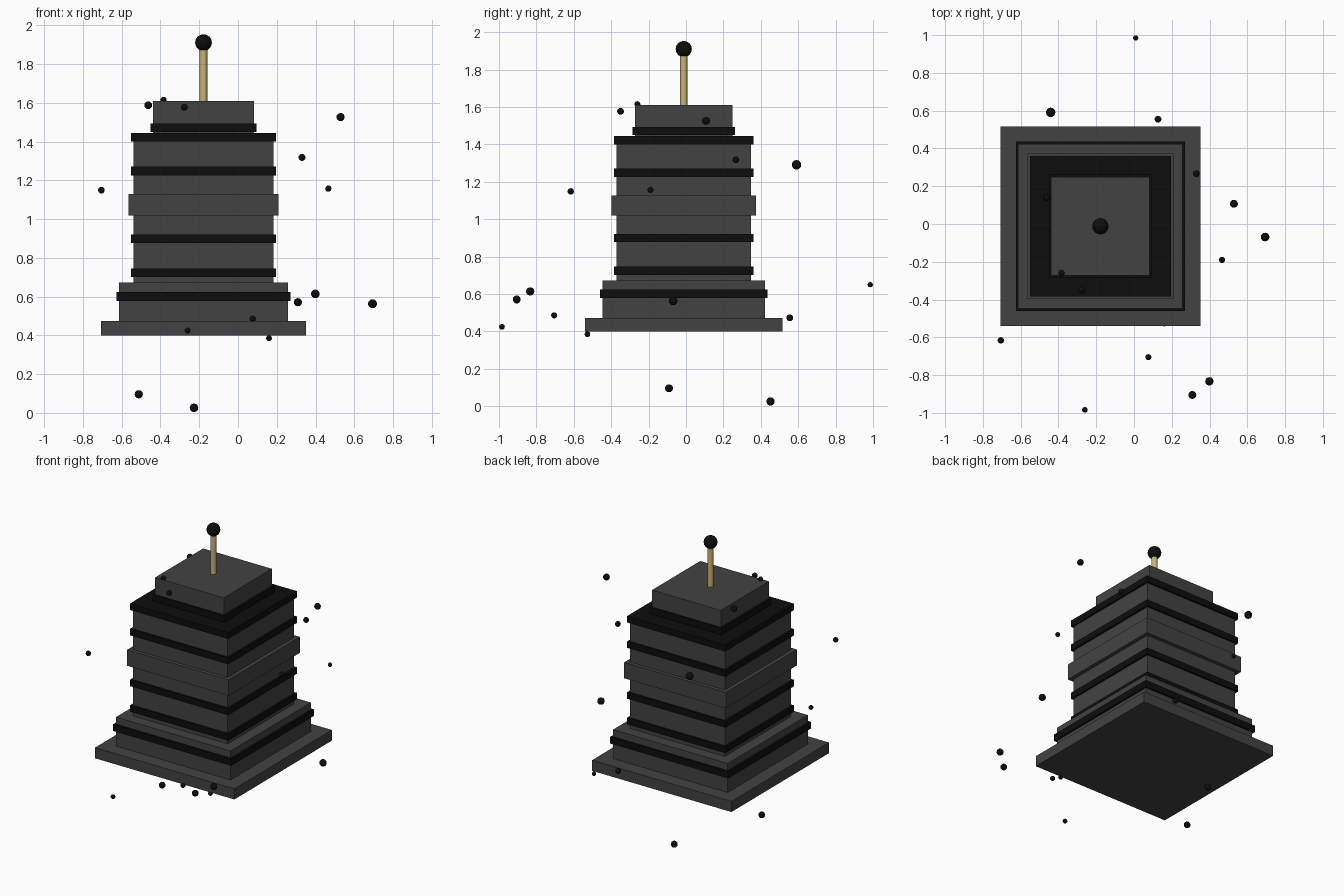
import bpy

CX, CY = -0.178, -0.012  # tower axis


def material(name, rgb):
    m = bpy.data.materials.new(name)
    m.diffuse_color = (*rgb, 1.0)
    return m


GREY = material("dark_grey", (0.055, 0.055, 0.055))
BLACK = material("black", (0.004, 0.004, 0.004))
GOLD = material("pale_gold", (0.60, 0.45, 0.18))


def finish(name, mat):
    ob = bpy.context.object
    ob.name = name
    ob.data.materials.append(mat)
    return ob


def slab(name, half, z0, z1, mat):
    """Square block centred on the tower axis."""
    bpy.ops.mesh.primitive_cube_add(size=1, location=(CX, CY, (z0 + z1) / 2))
    ob = finish(name, mat)
    ob.scale = (2 * half, 2 * half, z1 - z0)


def ball(name, loc, r, segs=16, rings=12):
    bpy.ops.mesh.primitive_uv_sphere_add(segments=segs, ring_count=rings, radius=r, location=loc)
    bpy.ops.object.shade_smooth()
    finish(name, BLACK)


# Stepped tower blocks
slab("base_plate", 0.529, 0.40, 0.473, GREY)
slab("lower_tier", 0.435, 0.473, 0.672, GREY)
slab("tower_body", 0.36, 0.672, 1.43, GREY)
slab("middle_collar", 0.386, 1.019, 1.128, GREY)
slab("top_block", 0.261, 1.44, 1.61, GREY)

# Black trim bands
slab("lower_tier_band", 0.448, 0.578, 0.624, BLACK)
for i, z in enumerate((0.724, 0.899, 1.248, 1.422)):
    slab(f"body_band_{i + 1}", 0.373, z - 0.022, z + 0.022, BLACK)
slab("top_block_band", 0.273, 1.45, 1.494, BLACK)

# Mast and its finial ball
bpy.ops.mesh.primitive_cylinder_add(vertices=24, radius=0.0195, depth=0.30, location=(CX, CY, 1.755))
bpy.ops.object.shade_smooth_by_angle()
finish("mast", GOLD)
ball("mast_ball", (CX, CY, 1.91), 0.043, 24, 16)

# Small balls floating around the tower: x, y, z, radius
floating = [
    (-0.463, 0.14, 1.587, 0.020), (-0.384, -0.26, 1.615, 0.016),
    (-0.277, -0.35, 1.577, 0.018), (0.529, 0.107, 1.526, 0.021),
    (0.33, 0.267, 1.318, 0.018), (-0.705, -0.616, 1.149, 0.017),
    (0.466, -0.19, 1.157, 0.016), (0.309, -0.905, 0.571, 0.021),
    (0.399, -0.833, 0.614, 0.022), (0.694, -0.069, 0.563, 0.023),
    (0.076, -0.705, 0.486, 0.016), (-0.26, -0.984, 0.425, 0.015),
    (0.16, -0.527, 0.385, 0.015), (-0.512, -0.091, 0.096, 0.021),
    (-0.227, 0.452, 0.026, 0.022), (-0.441, 0.591, 1.291, 0.025),
    (0.127, 0.555, 0.473, 0.018), (0.009, 0.985, 0.65, 0.014),
]
for i, (x, y, z, r) in enumerate(floating):
    ball(f"floating_ball_{i + 1}", (x, y, z), r)
